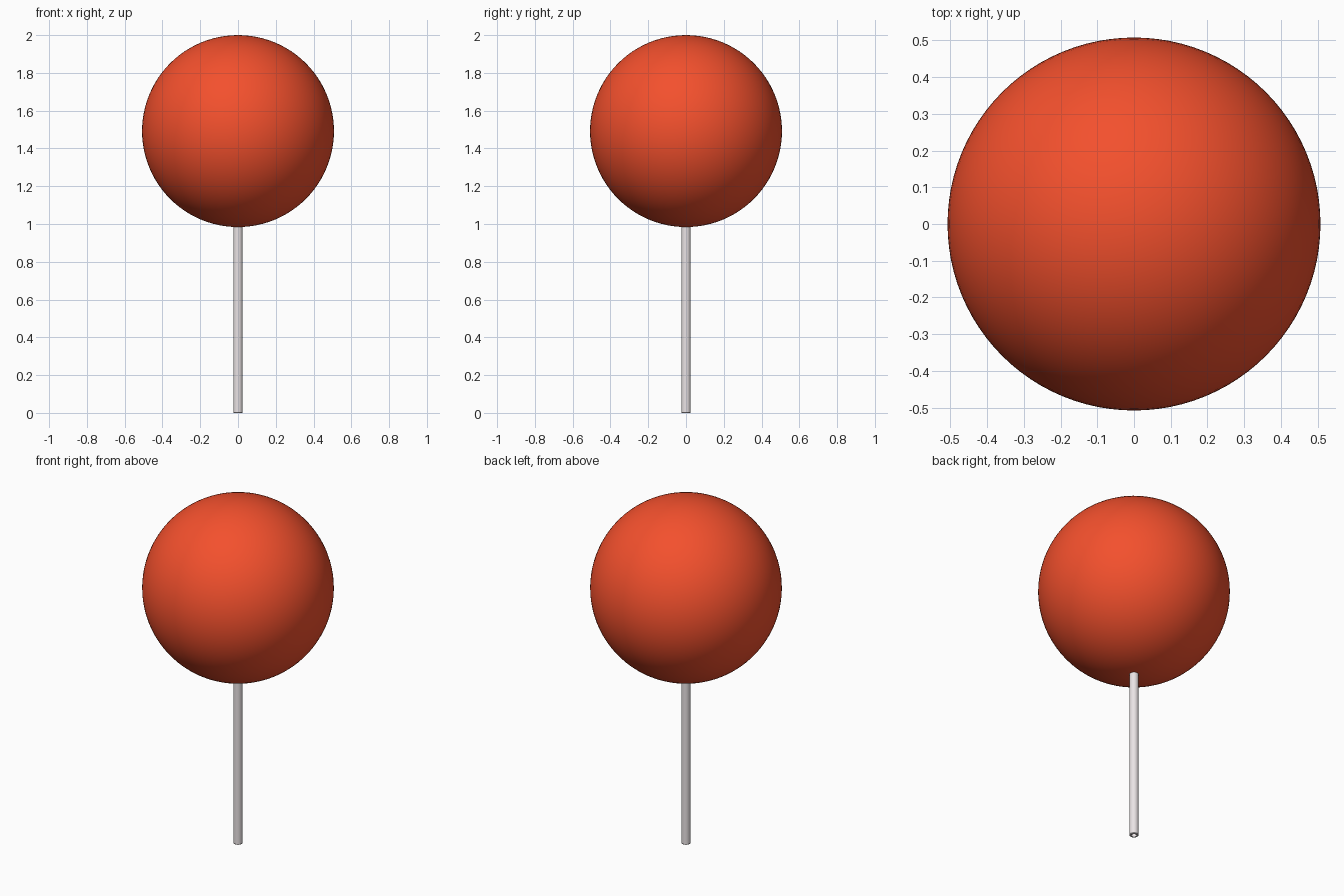
import bpy, bmesh, math

if "Cube" in bpy.data.objects:
    bpy.data.objects.remove(bpy.data.objects["Cube"])

BALL_R = 0.508
BALL_Z = 2.0 - BALL_R


def finish(name, bm, color):
    bmesh.ops.recalc_face_normals(bm, faces=bm.faces)
    mesh = bpy.data.meshes.new(name)
    bm.to_mesh(mesh)
    bm.free()
    obj = bpy.data.objects.new(name, mesh)
    bpy.context.collection.objects.link(obj)
    mat = bpy.data.materials.new(name + "_colour")
    mat.diffuse_color = (*color, 1)
    mat.use_nodes = True
    mat.node_tree.nodes["Principled BSDF"].inputs["Base Color"].default_value = mat.diffuse_color
    mesh.materials.append(mat)
    bpy.ops.object.select_all(action='DESELECT')
    obj.select_set(True)
    bpy.context.view_layer.objects.active = obj
    bpy.ops.object.shade_smooth_by_angle(angle=math.radians(35))
    return obj


# Candy ball
bm = bmesh.new()
bmesh.ops.create_uvsphere(bm, u_segments=96, v_segments=48, radius=BALL_R)
bmesh.ops.translate(bm, vec=(0, 0, BALL_Z), verts=bm.verts)
finish("candy_ball", bm, (0.9, 0.08, 0.026))

# Hollow paper stick: closed wall profile (radius, height) spun around z
profile = [(0.015, 0.0), (0.022, 0.0), (0.025, 0.003), (0.025, BALL_Z),
           (0.015, BALL_Z)]
bm = bmesh.new()
verts = [bm.verts.new((r, 0, z)) for r, z in profile]
edges = [bm.edges.new((verts[i], verts[(i + 1) % len(verts)]))
         for i in range(len(verts))]
bmesh.ops.spin(bm, geom=verts + edges, cent=(0, 0, 0), axis=(0, 0, 1),
               angle=math.tau, steps=32, use_merge=True)
bmesh.ops.remove_doubles(bm, verts=bm.verts, dist=1e-5)
finish("stick", bm, (0.82, 0.77, 0.78))
